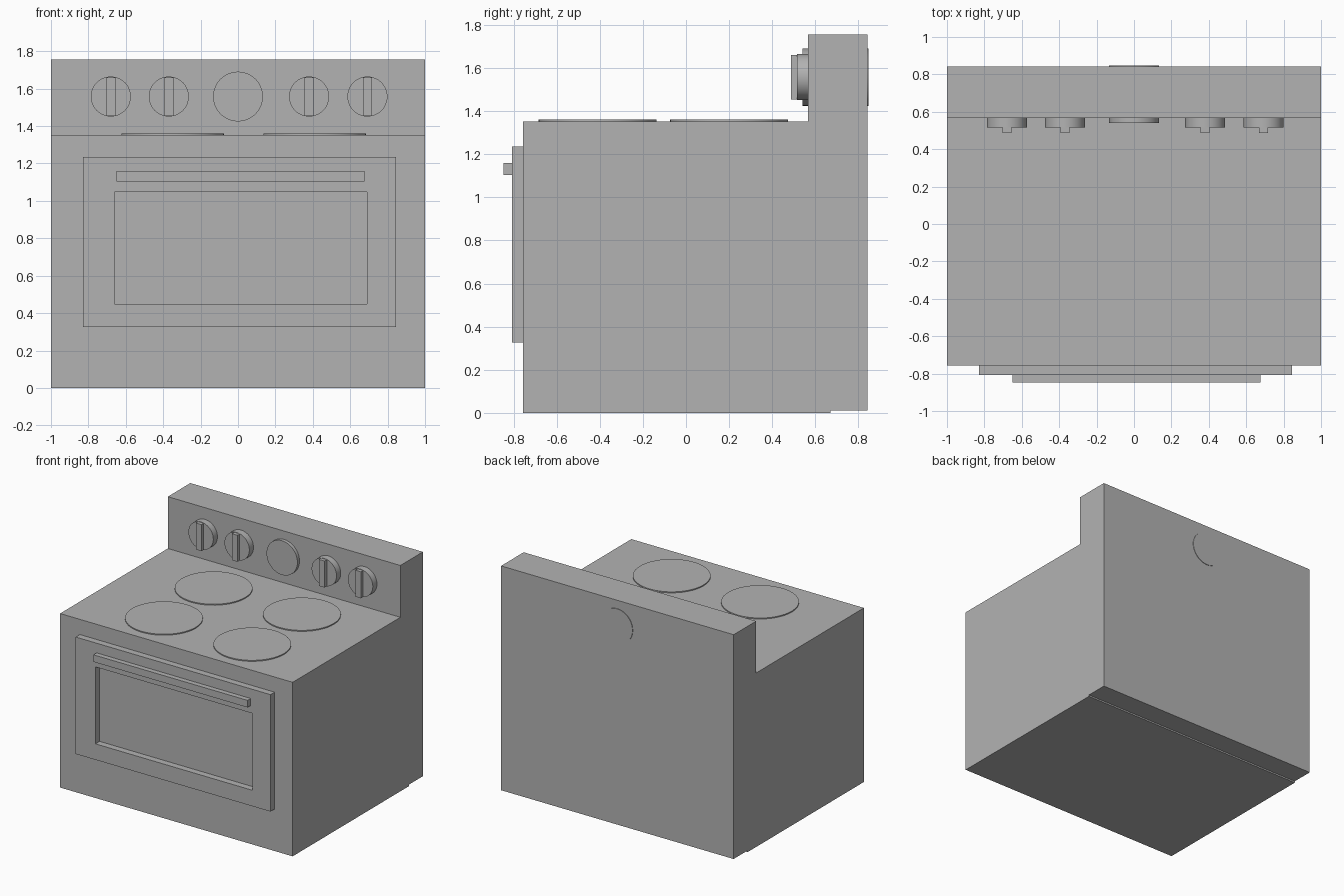
import bpy
import bmesh
import math
from mathutils import Matrix, Vector

if "Cube" in bpy.data.objects:
    bpy.data.objects.remove(bpy.data.objects["Cube"], do_unlink=True)

GREY = (0.45, 0.45, 0.45, 1.0)
enamel = bpy.data.materials.new("grey_enamel")
enamel.use_nodes = True
enamel.diffuse_color = GREY
enamel.node_tree.nodes["Principled BSDF"].inputs["Base Color"].default_value = GREY


def finish(name, bm):
    bmesh.ops.recalc_face_normals(bm, faces=bm.faces)
    mesh = bpy.data.meshes.new(name)
    bm.to_mesh(mesh)
    bm.free()
    mesh.materials.append(enamel)
    obj = bpy.data.objects.new(name, mesh)
    bpy.context.collection.objects.link(obj)
    return obj


def box(name, x, y, z):
    """Box spanning the given (min, max) ranges."""
    bm = bmesh.new()
    ranges = (x, y, z)
    size = [b - a for a, b in ranges]
    centre = Vector([(a + b) / 2 for a, b in ranges])
    bmesh.ops.create_cube(bm, size=1, matrix=Matrix.Translation(centre) @ Matrix.Diagonal((*size, 1)))
    return finish(name, bm)


def disc(name, centre, radius, depth, facing_front=False):
    """Smooth-sided round plate, lying flat or facing the front."""
    bm = bmesh.new()
    turn = Matrix.Rotation(math.pi / 2, 4, "X") if facing_front else Matrix()
    bmesh.ops.create_cone(bm, cap_ends=True, segments=48, radius1=radius, radius2=radius,
                          depth=depth, matrix=Matrix.Translation(centre) @ turn)
    obj = finish(name, bm)
    bpy.ops.object.select_all(action="DESELECT")
    obj.select_set(True)
    bpy.context.view_layer.objects.active = obj
    bpy.ops.object.shade_smooth_by_angle(angle=math.radians(40))
    return obj


# Cabinet and upright control panel
FRONT, TOP, PANEL = -0.757, 1.353, 0.566
box("cabinet", (-1, 1), (FRONT, 0.67), (0, TOP))
box("control_panel", (-1, 1), (PANEL, 0.843), (0.012, 1.756))

# Oven door: a frame around the open window, then its handle
DOOR = -0.808
bm = bmesh.new()
outer = [(-0.83, 0.326), (0.845, 0.326), (0.845, 1.235), (-0.83, 1.235)]
inner = [(-0.66, 0.45), (0.69, 0.45), (0.69, 1.048), (-0.66, 1.048)]
rings = [[bm.verts.new((x, y, z)) for x, z in loop]
         for y, loop in ((FRONT, outer), (DOOR, outer), (DOOR, inner), (FRONT, inner))]
for a, b in zip(rings, rings[1:] + rings[:1]):
    for i in range(4):
        j = (i + 1) % 4
        bm.faces.new((a[i], a[j], b[j], b[i]))
finish("oven_door", bm)
box("door_handle", (-0.65, 0.675), (-0.847, DOOR), (1.105, 1.16))

# Four hob plates
for side, x in (("right", -0.35), ("left", 0.41)):
    for place, y in (("front", -0.41), ("back", 0.2)):
        disc(f"hob_plate_{place}_{side}", (x, y, TOP), 0.274, 0.016)

# Control knobs with grips, and the round dial between them
KNOB_Z = 1.558
for n, x in enumerate((-0.68, -0.37, 0.38, 0.692), 1):
    disc(f"knob_{n}", (x, 0.55, KNOB_Z), 0.107, 0.07, True)
    box(f"knob_grip_{n}", (x - 0.024, x + 0.024), (0.487, 0.53), (KNOB_Z - 0.103, KNOB_Z + 0.103))
disc("centre_dial", (0, 0.6935, KNOB_Z), 0.133, 0.307, True)
